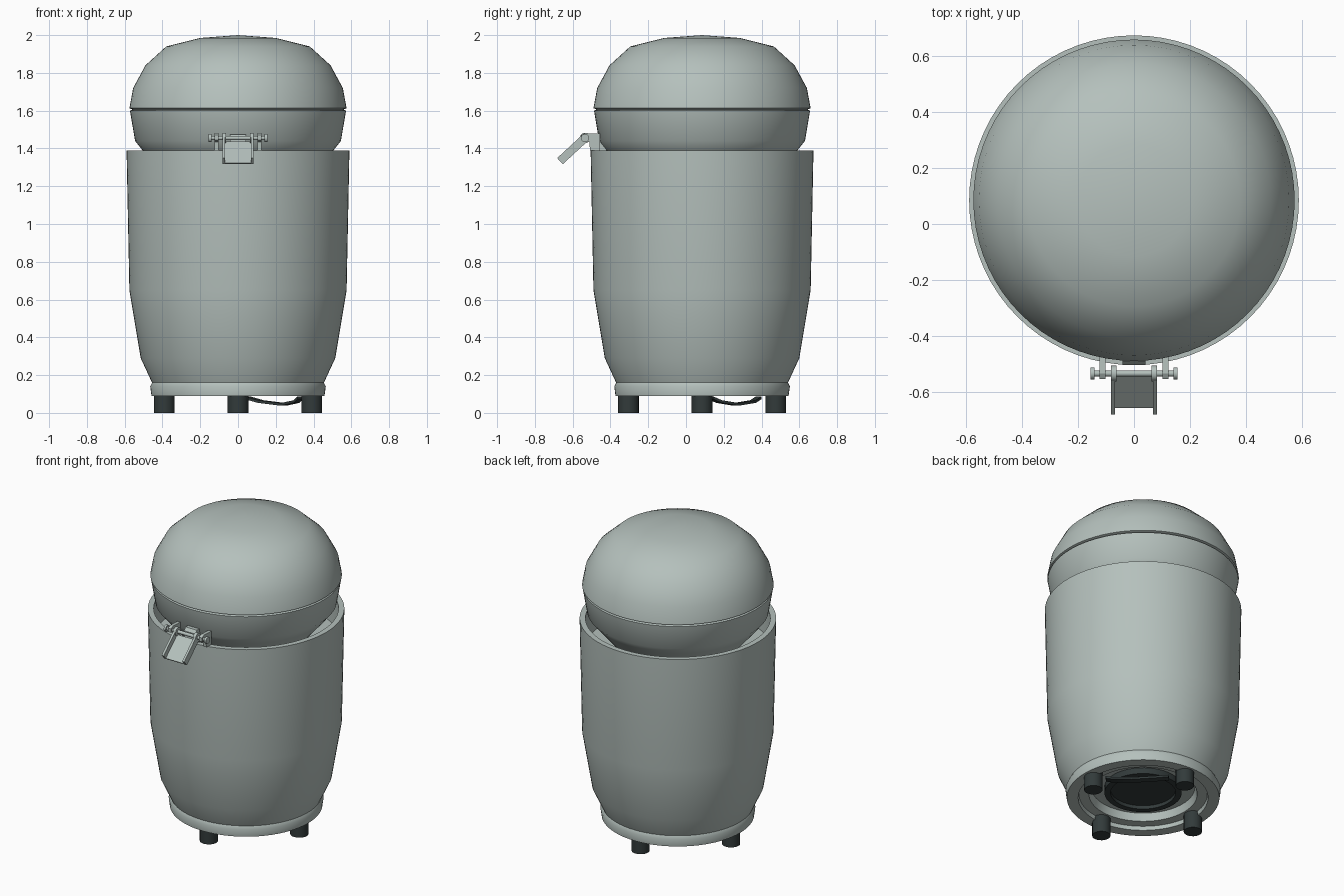
import bpy, bmesh, math
from mathutils import Vector, Matrix

if "Cube" in bpy.data.objects:
    bpy.data.objects.remove(bpy.data.objects["Cube"])

CY = 0.085  # y of the vessel axis


def material(name, rgb):
    m = bpy.data.materials.new(name)
    m.diffuse_color = (*rgb, 1)
    m.use_nodes = True
    m.node_tree.nodes["Principled BSDF"].inputs["Base Color"].default_value = m.diffuse_color
    return m


STEEL = material("grey green steel", (0.46, 0.53, 0.505))
DARK = material("dark rubber", (0.032, 0.043, 0.043))


def finish(name, bm, mat, angle=35):
    bmesh.ops.remove_doubles(bm, verts=bm.verts, dist=1e-5)
    bmesh.ops.recalc_face_normals(bm, faces=bm.faces)
    me = bpy.data.meshes.new(name)
    bm.to_mesh(me)
    bm.free()
    me.materials.append(mat)
    ob = bpy.data.objects.new(name, me)
    bpy.context.collection.objects.link(ob)
    bpy.ops.object.select_all(action='DESELECT')
    ob.select_set(True)
    bpy.context.view_layer.objects.active = ob
    bpy.ops.object.shade_smooth_by_angle(angle=math.radians(angle))
    return ob


def lathe(name, profile, mat, closed=False, segs=72):
    """Spin an (r, z) profile round the vessel axis."""
    bm = bmesh.new()
    vs = [bm.verts.new((r, CY, z)) for r, z in profile]
    es = [bm.edges.new(p) for p in zip(vs, vs[1:])]
    if closed:
        es.append(bm.edges.new((vs[-1], vs[0])))
    bmesh.ops.spin(bm, geom=vs + es, cent=(0, CY, 0), axis=(0, 0, 1),
                   angle=math.tau, steps=segs, use_merge=True)
    return finish(name, bm, mat)


def cylinder(name, center, r, length, axis, mat, segs=20):
    bm = bmesh.new()
    rot = Vector((0, 0, 1)).rotation_difference(Vector(axis)).to_matrix().to_4x4()
    bmesh.ops.create_cone(bm, cap_ends=True, segments=segs, radius1=r, radius2=r,
                          depth=length, matrix=Matrix.Translation(center) @ rot)
    return finish(name, bm, mat)


def plate(name, yz, x0, x1, mat):
    """Extrude a side outline of (y, z) points from x0 to x1."""
    bm = bmesh.new()
    f = bm.faces.new([bm.verts.new((x0, y, z)) for y, z in yz])
    ext = bmesh.ops.extrude_face_region(bm, geom=[f])
    bmesh.ops.translate(bm, vec=(x1 - x0, 0, 0),
                        verts=[v for v in ext['geom'] if isinstance(v, bmesh.types.BMVert)])
    return finish(name, bm, mat, 30)


# Outer shell with open top, wall and inner floor
lathe("body_shell", [(0, 0.17), (0.455, 0.16), (0.515, 0.29), (0.555, 0.53), (0.575, 0.65),
                     (0.59, 1.39), (0.555, 1.39), (0.55, 1.2), (0, 1.2)], STEEL)

# Base ring with a stepped recess underneath
lathe("base_ring", [(0.455, 0.16), (0.465, 0.14), (0.458, 0.09), (0.39, 0.09), (0.385, 0.115),
                    (0.325, 0.115), (0.31, 0.165), (0.44, 0.165)], STEEL, closed=True)

# Inner bowl, seam groove and domed lid
lathe("bowl", [(0, 1.22), (0.36, 1.22), (0.505, 1.39), (0.545, 1.44), (0.572, 1.6),
               (0.56, 1.605), (0, 1.605)], STEEL)
lathe("lid", [(0, 1.607), (0.56, 1.607), (0.575, 1.613), (0.555, 1.72), (0.49, 1.84),
              (0.38, 1.94), (0.2, 1.985), (0, 2.0)], STEEL)

# Feet
for i in range(4):
    a = i * math.pi / 2
    cylinder("foot", (0.39 * math.cos(a), CY + 0.39 * math.sin(a), 0.06), 0.055, 0.12,
             (0, 0, 1), DARK, 24)

# Dark plate and ring set into the underside
cylinder("bottom_plate", (0, CY, 0.158), 0.2, 0.02, (0, 0, 1), DARK, 48)
lathe("bottom_ring", [(0.195, 0.165), (0.195, 0.125), (0.232, 0.125), (0.232, 0.165)], DARK,
      closed=True, segs=48)

# Bent handle strip under the base
bm = bmesh.new()
path = [(0.05, 0.30, 0.08), (0.12, 0.27, 0.06), (0.24, 0.18, 0.045),
        (0.31, 0.09, 0.06), (0.33, 0.045, 0.08)]
rows = []
for x, y, z in path:
    rows.append([bm.verts.new((x + o, CY + y + o, z + h))
                 for o, h in ((-0.015, -0.007), (0.015, -0.007), (0.015, 0.007), (-0.015, 0.007))])
for a, b in zip(rows, rows[1:]):
    for k in range(4):
        bm.faces.new((a[k], a[(k + 1) % 4], b[(k + 1) % 4], b[k]))
bm.faces.new(rows[0])
bm.faces.new(rows[-1])
finish("under_handle", bm, DARK)

# Latch: mounting block, axle, hinge arms, knobs
AY, AZ = -0.535, 1.455
plate("latch_block", [(-0.505, 1.39), (-0.505, 1.455), (-0.49, 1.475), (-0.42, 1.475), (-0.42, 1.39)],
      -0.042, 0.042, STEEL)
cylinder("latch_axle", (0, AY, AZ), 0.011, 0.31, (1, 0, 0), STEEL, 16)
for s in (-1, 1):
    plate("latch_arm", [(AY - 0.02, AZ - 0.01), (AY - 0.02, AZ + 0.015), (AY, AZ + 0.026),
                        (-0.455, 1.478), (-0.455, 1.39), (-0.508, 1.39), (-0.512, 1.435)],
          s * 0.102, s * 0.124, STEEL)
    cylinder("latch_knob", (s * 0.148, AY, AZ), 0.022, 0.014, (1, 0, 0), STEEL)
    cylinder("latch_hub", (s * 0.073, AY, AZ), 0.028, 0.02, (1, 0, 0), STEEL)

# Latch flap: sloping channel with side walls
d = Vector((-0.132, -0.122)).normalized()
n = Vector((d.y, -d.x))
if n.y < 0:
    n = -n


def flap_point(along, up):
    p = Vector((AY, AZ)) + d * along + n * up
    return (p.x, p.y)


def flap_box(name, a, b, lo, hi, x0, x1):
    plate(name, [flap_point(a, lo), flap_point(b, lo), flap_point(b, hi), flap_point(a, hi)],
          x0, x1, STEEL)


flap_box("flap_floor", 0.015, 0.18, -0.022, -0.012, -0.083, 0.083)
for s in (-1, 1):
    flap_box("flap_wall", 0.0, 0.18, -0.022, 0.022, s * 0.068, s * 0.083)
